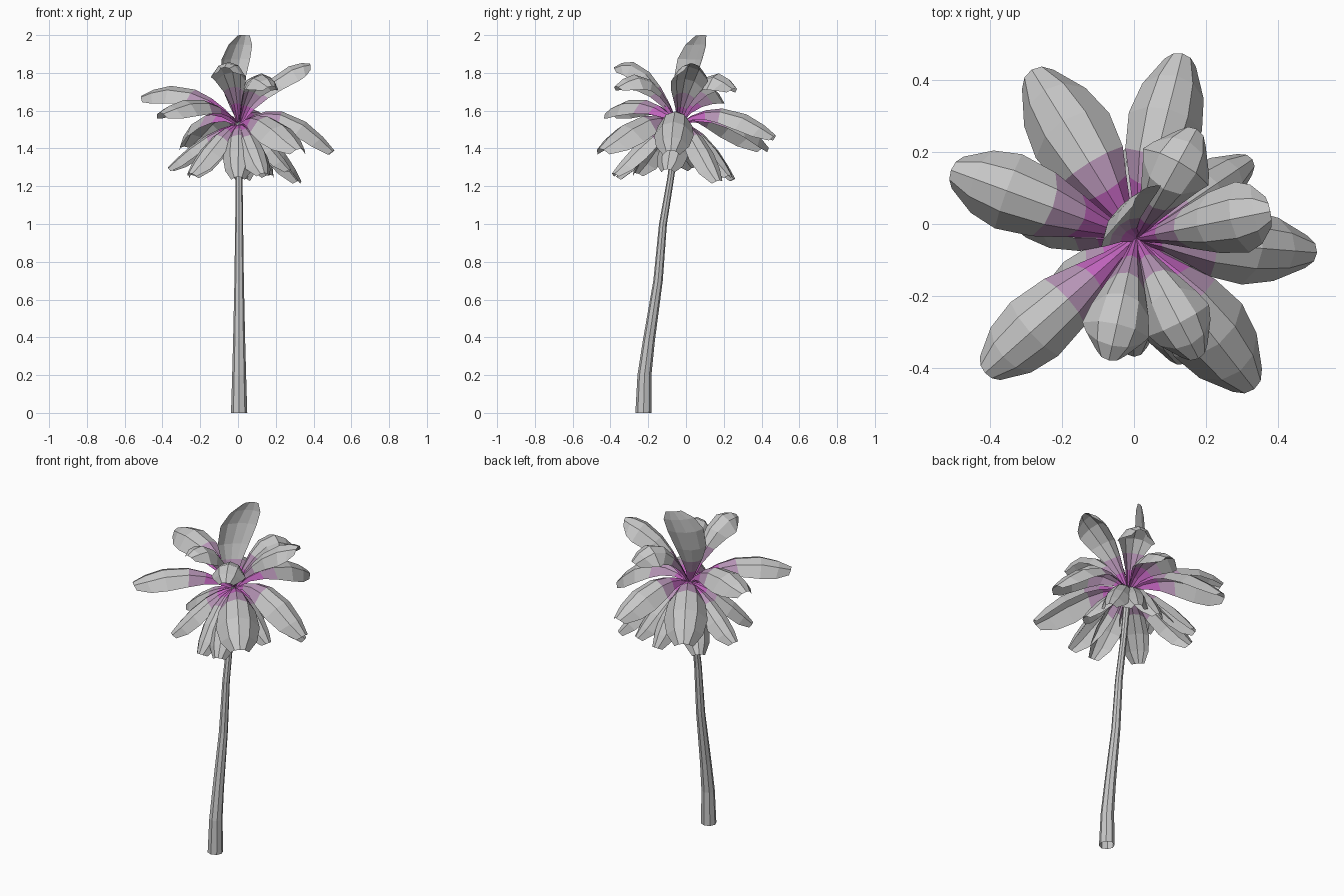
import bpy, bmesh, math
from mathutils import Vector

if "Cube" in bpy.data.objects:
    bpy.data.objects.remove(bpy.data.objects["Cube"])


def material(name, rgb):
    m = bpy.data.materials.new(name)
    m.diffuse_color = (*rgb, 1)
    m.use_nodes = True
    m.node_tree.nodes["Principled BSDF"].inputs["Base Color"].default_value = m.diffuse_color
    return m


GREY = material("pale grey", (0.57, 0.57, 0.57))
MAUVE = material("mauve", (0.47, 0.30, 0.47))
MAGENTA = material("magenta", (0.54, 0.13, 0.52))


def finish(bm, name, mats):
    me = bpy.data.meshes.new(name)
    bm.to_mesh(me)
    bm.free()
    for m in mats:
        me.materials.append(m)
    ob = bpy.data.objects.new(name, me)
    bpy.context.collection.objects.link(ob)
    return ob


# Trunk: tapering, leaning open tube of (y, z, radius) rings
SIDES = 8
bm = bmesh.new()
rings = []
for y, z, r in [(-0.225, 0, 0.043), (-0.22, 0.2, 0.037), (-0.197, 0.38, 0.032),
                (-0.148, 0.7, 0.025), (-0.122, 1.0, 0.021), (-0.08, 1.25, 0.018),
                (-0.042, 1.54, 0.02)]:
    rings.append([bm.verts.new((0.006 + r * math.cos(a), y + r * math.sin(a), z))
                  for a in (math.tau * i / SIDES for i in range(SIDES))])
for a, b in zip(rings, rings[1:]):
    for i in range(SIDES):
        j = (i + 1) % SIDES
        bm.faces.new((a[i], a[j], b[j], b[i]))
finish(bm, "trunk", [GREY])

# Leaves: arched, deeply folded blades with a blunt tip
CROWN = Vector((0.006, -0.04, 1.53))
ROWS = [(0, 0.1), (0.14, 0.3), (0.28, 0.58), (0.45, 0.86),
        (0.7, 1.0), (0.88, 0.84), (1, 0.43)]         # (position, relative width)
ACROSS = [(-1, 0.85), (-0.55, 0.2), (0, 0), (0.55, 0.2), (1, 0.85)]  # (side, drop)


def leaf(name, tip, mid_z, width, bands=(2, 3), mid_xy=None, heading=None, fold=1.0):
    tip = Vector(tip)
    mid = (CROWN + tip) / 2
    if mid_xy:
        mid.x, mid.y = mid_xy
    mid.z = mid_z
    ctrl = 2 * mid - (CROWN + tip) / 2
    h = Vector(heading) if heading else Vector((tip.x - CROWN.x, tip.y - CROWN.y, 0))
    side = h.normalized().cross(Vector((0, 0, 1)))
    bm = bmesh.new()
    grid = []
    for t, w in ROWS:
        p = (1 - t) ** 2 * CROWN + 2 * t * (1 - t) * ctrl + t * t * tip
        tangent = ((1 - t) * (ctrl - CROWN) + t * (tip - ctrl)).normalized()
        up = side.cross(tangent) * fold
        half = width / 2 * w
        grid.append([bm.verts.new(p + side * half * s - up * half * d) for s, d in ACROSS])
    for r, (a, b) in enumerate(zip(grid, grid[1:])):
        for i in range(len(ACROSS) - 1):
            f = bm.faces.new((a[i + 1], a[i], b[i], b[i + 1]))
            f.material_index = 2 if r < bands[0] else 1 if r < bands[1] else 0
    finish(bm, name, [GREY, MAUVE, MAGENTA])


# Upper and middle whorl: tip, height at half length, width, colour bands
UPPER = [
    ((-0.285, 0.43, 1.41), 1.59, 0.24, (2, 3)),
    ((0.135, 0.475, 1.47), 1.61, 0.21, (2, 3)),
    ((0.175, 0.265, 1.72), 1.785, 0.21, (1, 2)),
    ((-0.51, 0.15, 1.68), 1.72, 0.22, (2, 3)),
    ((-0.415, -0.415, 1.59), 1.66, 0.20, (2, 3)),
    ((-0.07, -0.38, 1.83), 1.82, 0.19, (1, 2)),
    ((0.18, -0.375, 1.73), 1.775, 0.19, (1, 2)),
    ((0.38, 0.035, 1.85), 1.785, 0.20, (1, 2)),
    ((0.51, -0.08, 1.39), 1.59, 0.21, (1, 3)),
    ((0.335, -0.46, 1.40), 1.565, 0.24, (2, 3)),
]
for i, (tip, mid_z, w, bands) in enumerate(UPPER, 1):
    leaf(f"upper_leaf_{i:02d}", tip, mid_z, w, bands)

# Upright centre leaf
leaf("upright_leaf", (0.02, 0.09, 2.0), 1.78, 0.2, (1, 2),
     mid_xy=(-0.05, 0.025), heading=(0.66, -0.75, 0), fold=0.5)

# Drooping lower whorl
LOWER = [
    (0.0, -0.37, 1.25), (0.14, -0.39, 1.27), (0.33, 0.18, 1.23),
    (-0.37, 0.05, 1.30), (-0.25, 0.23, 1.26), (0.03, 0.26, 1.24),
    (0.28, -0.10, 1.29), (-0.26, -0.27, 1.27), (0.17, 0.24, 1.26),
]
for i, tip in enumerate(LOWER, 1):
    leaf(f"lower_leaf_{i:02d}", tip, 1.46, 0.165)
